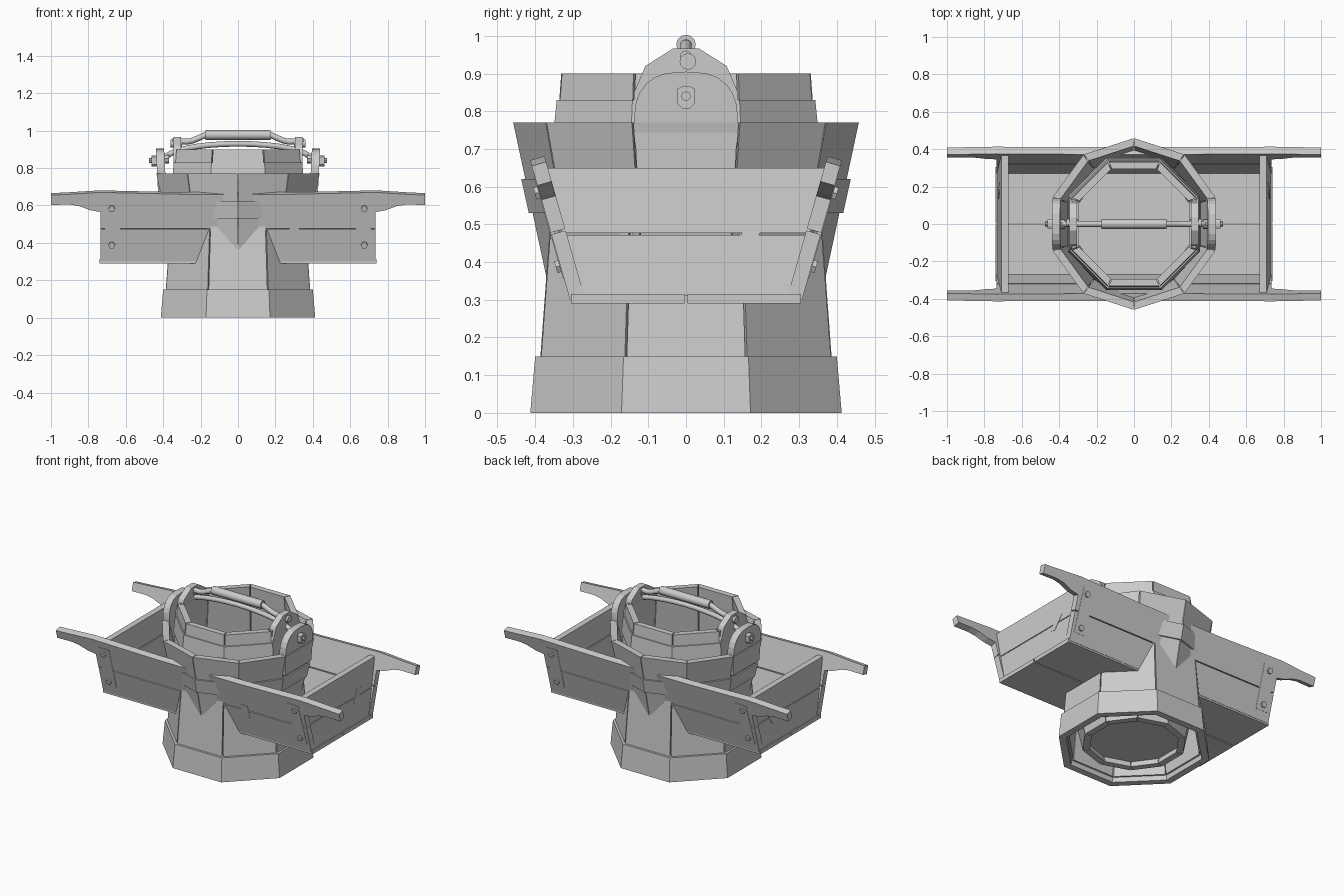
import bpy, bmesh, math
from mathutils import Vector

if "Cube" in bpy.data.objects:
    bpy.data.objects.remove(bpy.data.objects["Cube"])

grey = bpy.data.materials.new("plain grey")
grey.diffuse_color = (0.6, 0.6, 0.6, 1)
grey.use_nodes = True
grey.node_tree.nodes["Principled BSDF"].inputs["Base Color"].default_value = grey.diffuse_color


def finish(name, bm, smooth=False):
    bmesh.ops.recalc_face_normals(bm, faces=bm.faces[:])
    me = bpy.data.meshes.new(name)
    bm.to_mesh(me)
    bm.free()
    me.materials.append(grey)
    ob = bpy.data.objects.new(name, me)
    bpy.context.collection.objects.link(ob)
    if smooth:
        bpy.context.view_layer.objects.active = ob
        ob.select_set(True)
        bpy.ops.object.shade_smooth_by_angle(angle=math.radians(50))
        ob.select_set(False)
    return ob


def add_prism(bm, a, b):
    """Closed solid between two matching point loops."""
    va = [bm.verts.new(p) for p in a]
    vb = [bm.verts.new(p) for p in b]
    n = len(a)
    bm.faces.new(va)
    bm.faces.new(vb[::-1])
    for i in range(n):
        j = (i + 1) % n
        bm.faces.new((va[i], vb[i], vb[j], va[j]))


def prism(name, profile, w0, w1, place, smooth=False):
    """Extrude a (u, v) profile from w0 to w1; place maps (u, v, w) to space."""
    bm = bmesh.new()
    add_prism(bm, [place(u, v, w0) for u, v in profile],
              [place(u, v, w1) for u, v in profile])
    return finish(name, bm, smooth)


def staves(name, n, turn, z0, r0, z1, r1, thick, gap=0.0):
    """Ring of n flat tapered boards, mitred at the corners."""
    bm = bmesh.new()
    step = 2 * math.pi / n
    for i in range(n):
        a0 = math.radians(turn) + i * step
        p, q = [(math.cos(a), math.sin(a)) for a in (a0, a0 + step)]
        loops = []
        for s, t in ((p, q), (q, p)):
            d = Vector(t) - Vector(s)
            d.normalize()
            loop = []
            for r, z in ((r0, z0), (r1, z1), (r1 - thick, z1), (r0 - thick, z0)):
                c = Vector(s) * r + d * gap
                loop.append((c.x, c.y, z))
            loops.append(loop)
        add_prism(bm, *loops)
    return finish(name, bm)


def disc(name, n, turn, r, z0, z1):
    pts = [(r * math.cos(math.radians(turn) + k * 2 * math.pi / n),
            r * math.sin(math.radians(turn) + k * 2 * math.pi / n)) for k in range(n)]
    return prism(name, pts, z0, z1, lambda u, v, w: (u, v, w))


def rod(name, pts, r, sides=10):
    """Round bar lying in the y = 0 plane."""
    bm = bmesh.new()
    rings = []
    for i, (x, z) in enumerate(pts):
        a, b = pts[max(i - 1, 0)], pts[min(i + 1, len(pts) - 1)]
        d = Vector((b[0] - a[0], b[1] - a[1])).normalized()
        ring = []
        for k in range(sides):
            t = 2 * math.pi * k / sides
            s = r * math.cos(t)
            ring.append(bm.verts.new((x - d.y * s, r * math.sin(t), z + d.x * s)))
        rings.append(ring)
    for a, b in zip(rings, rings[1:]):
        for k in range(sides):
            bm.faces.new((a[k], a[k - 1], b[k - 1], b[k]))
    bm.faces.new(rings[0])
    bm.faces.new(rings[-1][::-1])
    return finish(name, bm, True)


def circle(cx, cy, r, n):
    return [(cx + r * math.cos(2 * math.pi * k / n), cy + r * math.sin(2 * math.pi * k / n))
            for k in range(n)]


# Inverted eight-sided bucket: wide base band, tapering staves, upper hoop
C8 = math.cos(math.pi / 8)
staves("base_band", 8, 22.5, 0.0, 0.413 / C8, 0.15, 0.40 / C8, 0.045)
staves("eight_sided_staves", 8, 22.5, 0.03, 0.395 / C8, 0.9, 0.331 / C8, 0.04, 0.003)
staves("upper_hoop", 8, 22.5, 0.72, 0.354 / C8, 0.83, 0.343 / C8, 0.03)

# Flared ten-sided bucket inside it, with its hoop and floor
staves("ten_sided_staves", 10, 18, 0.03, 0.30, 0.77, 0.459, 0.042, 0.002)
staves("outer_hoop", 10, 18, 0.53, 0.417, 0.62, 0.437, 0.025)
disc("bucket_floor", 10, 18, 0.28, 0.065, 0.09)

# Trough floor planks
for s in (-1, 1):
    prism("trough_floor_plank", [(-0.74, 0.29), (0.74, 0.29), (0.74, 0.315), (-0.74, 0.315)],
          s * 0.004, s * 0.305, lambda u, v, w: (u, w, v))

# Leaning trough sides; the upper plank runs out into carrying handles
half = [(0.735, 0.478), (0.735, 0.565), (0.79, 0.575), (0.85, 0.597), (0.9, 0.605),
        (1.0, 0.603), (1.0, 0.655), (0.9, 0.66), (0.74, 0.67), (0.3, 0.66)]
upper = half + [(-x, z) for x, z in reversed(half)]
lower = [(-0.735, 0.3), (0.735, 0.3), (0.735, 0.473), (-0.735, 0.473)]
for s in (-1, 1):
    def side(u, v, w, s=s):
        return (u, s * (0.305 + (v - 0.29) * 0.285 + w), v - 0.285 * w)
    prism("side_upper_plank", upper, -0.038, 0, side)
    prism("side_lower_plank", lower, -0.038, 0, side)
    for e in (-1, 1):
        prism("corner_plate", [(e * 0.63, 0.355), (e * 0.715, 0.355), (e * 0.705, 0.625),
                               (e * 0.63, 0.625)], -0.01, 0.002, side)
        for z in (0.39, 0.585):
            prism("side_bolt", circle(e * 0.675, z, 0.018, 6), -0.01, 0.012, side)
prism("side_patch", [(0.275, 0.42), (0.325, 0.42), (0.325, 0.51), (0.275, 0.51)], -0.01, 0.002,
      lambda u, v, w: (u, -(0.305 + (v - 0.29) * 0.285 + w), v))

# Leaning end boards, two planks each
for e in (-1, 1):
    def end(u, v, w, e=e):
        return (e * (0.733 - (v - 0.31) * 0.07 + w), u, v)
    for z0, z1 in ((0.312, 0.472), (0.477, 0.65)):
        y0, y1 = [0.285 + (z - 0.31) * 0.27 for z in (z0, z1)]
        prism("end_plank", [(-y0, z0), (y0, z0), (y1, z1), (-y1, z1)], -0.038, 0, end)
    prism("end_patch", [(0.13, 0.44), (0.165, 0.43), (0.222, 0.515), (0.175, 0.53)],
          -0.01, 0.002, end)

# Ears on both buckets, with bolts
dome = [(-0.13, 0.64), (0.13, 0.64), (0.137, 0.77)]
dome += [(0.137 * math.copysign(abs(math.cos(t)) ** 0.7, math.cos(t)), 0.79 + 0.115 * math.sin(t))
         for t in (k * math.pi / 12 for k in range(13))]
dome += [(-0.137, 0.77)]
crown = [(-0.14, 0.72), (0.14, 0.72), (0.138, 0.85), (0.108, 0.92), (0.035, 0.966),
         (-0.035, 0.966), (-0.108, 0.92), (-0.138, 0.85)]
for s in (-1, 1):
    def flat(u, v, w, s=s):
        return (s * w, u, v)
    prism("outer_ear", dome, 0.39, 0.434,
          lambda u, v, w, s=s: (s * (w + (v - 0.8) * 0.05), u, v))
    prism("inner_ear", crown, 0.305, 0.345, flat)
    prism("handle_pin", circle(0.005, 0.932, 0.022, 12), 0.30, 0.362, flat, True)
    prism("ear_bolt_head", [(-0.023, 0.82), (-0.01, 0.808), (0.01, 0.808), (0.023, 0.82),
                            (0.023, 0.86), (0.01, 0.866), (-0.01, 0.866), (-0.023, 0.86)],
          0.425, 0.462, flat)
    prism("ear_bolt_tip", circle(0, 0.84, 0.013, 8), 0.46, 0.475, flat)
    prism("bail_eye", circle(0, 0.85, 0.028, 10), 0.37, 0.40, flat)

# Carrying handle with thick grip, and the arched bail below it
for s in (-1, 1):
    rod("handle_arm", [(s * 0.35, 0.945), (s * 0.27, 0.941), (s * 0.24, 0.948),
                       (s * 0.18, 0.974), (s * 0.14, 0.978)], 0.016)
rod("handle_grip", [(-0.175, 0.977), (-0.165, 0.977), (0.165, 0.977), (0.175, 0.977)], 0.026, 12)
rod("arched_bail", [(0.39 * math.sin(t), 0.845 + 0.085 * math.cos(t))
                    for t in (-math.pi / 2 + k * math.pi / 16 for k in range(17))], 0.015)
